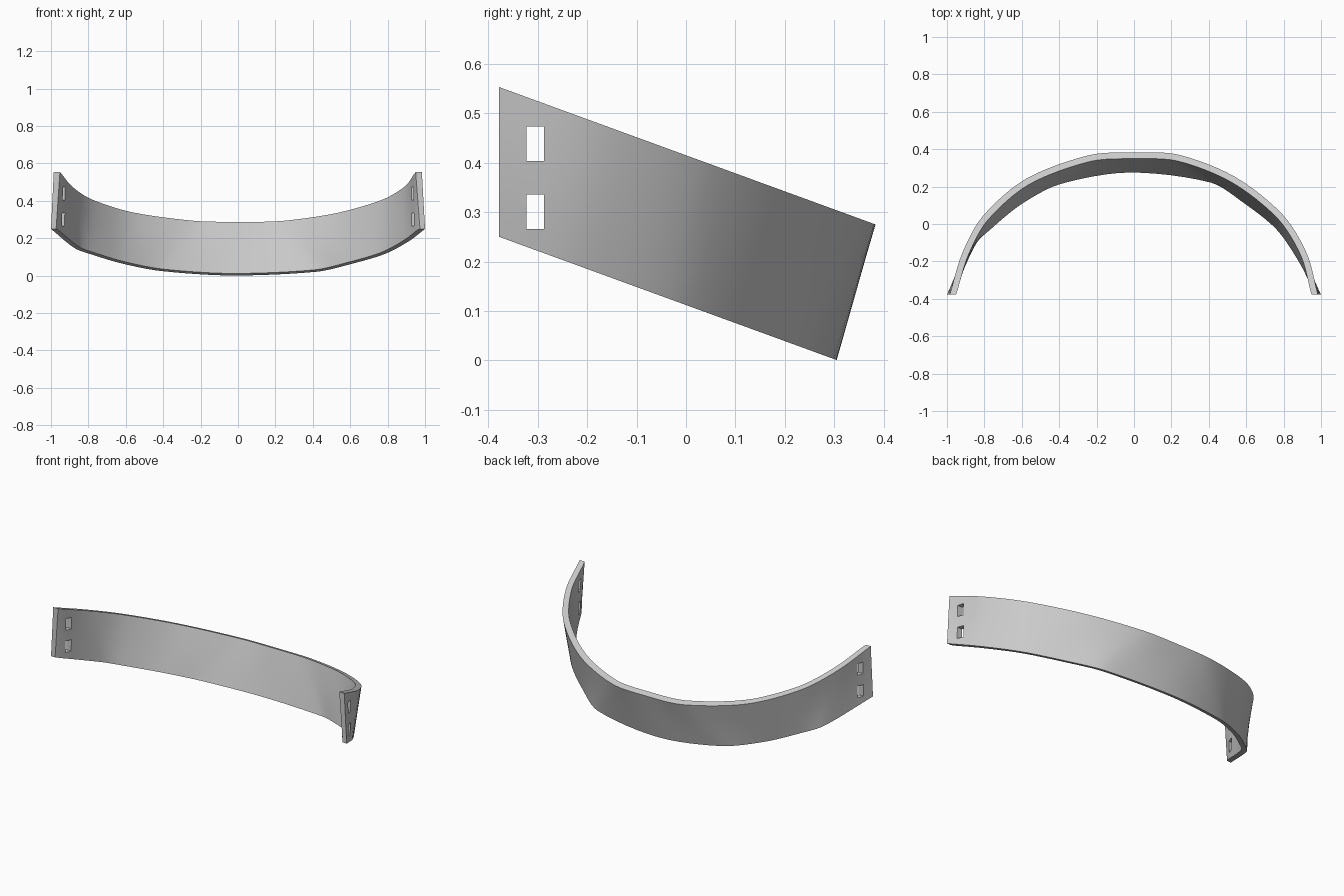
import bpy, bmesh, math
from mathutils import Vector
from mathutils.geometry import interpolate_bezier

cube = bpy.data.objects.get("Cube")
if cube:
    bpy.data.objects.remove(cube, do_unlink=True)

FRONT = -0.378
SLOPE = 0.365
ROWS = 4

# Outer plan outlines of the upper and lower rims, from right end to left end
upper = [(-.985, FRONT), (-.92, -.16), (-.81, .04), (-.58, .24), (-.24, .368),
         (0, .383), (.24, .37), (.54, .252), (.795, .05), (.925, -.16), (.983, FRONT)]
lower = [(-1, FRONT), (-.87, -.09), (-.78, .0), (-.62, .13), (-.41, .24),
         (-.03, .305), (.42, .25), (.6, .14), (.785, -.01), (.915, -.2), (1, FRONT)]


def smooth_path(points, steps=6):
    """Rounded curve through the points."""
    pts = [Vector(p) for p in points]
    tan = [(pts[min(i + 1, len(pts) - 1)] - pts[max(i - 1, 0)]).normalized()
           for i in range(len(pts))]
    path = []
    for i in range(len(pts) - 1):
        reach = (pts[i + 1] - pts[i]).length * 0.3
        path += interpolate_bezier(pts[i], pts[i] + tan[i] * reach,
                                   pts[i + 1] - tan[i + 1] * reach, pts[i + 1], steps + 1)[:-1]
    return path + [pts[-1]]


def inset_path(path, depth):
    """Offset toward the inside, keeping the end faces flat."""
    out = []
    last = len(path) - 1
    for i, p in enumerate(path):
        d = (path[min(i + 1, last)] - path[max(i - 1, 0)]).normalized()
        q = p + Vector((d.y, -d.x)) * depth
        if i in (0, last):
            q.y = FRONT
        out.append(q)
    return out


def on_slope(path, front_height):
    return [Vector((p.x, p.y, front_height - SLOPE * (p.y - FRONT))) for p in path]


# Curved sloping band: a closed cross-section lofted along the rims
top_out, low_out = smooth_path(upper), smooth_path(lower)
top_in, low_in = inset_path(top_out, .034), inset_path(low_out, .03)
to, ti = on_slope(top_out, .553), on_slope(top_in, .553)
lo, li = on_slope(low_out, .25), on_slope(low_in, .25)

bm = bmesh.new()
rings = []
for a, b, c, d in zip(lo, to, ti, li):
    section = [a.lerp(b, r / ROWS) for r in range(ROWS + 1)]
    section += [c.lerp(d, r / ROWS) for r in range(ROWS + 1)]
    rings.append([bm.verts.new(v) for v in section])
n = len(rings[0])
for r0, r1 in zip(rings, rings[1:]):
    for k in range(n):
        bm.faces.new((r0[k], r0[(k + 1) % n], r1[(k + 1) % n], r1[k]))
for ring in (rings[0], rings[-1]):
    for k in range(ROWS):
        bm.faces.new((ring[k], ring[k + 1], ring[n - 2 - k], ring[n - 1 - k]))
bmesh.ops.recalc_face_normals(bm, faces=bm.faces)
mesh = bpy.data.meshes.new("curved_band")
bm.to_mesh(mesh)
bm.free()
band = bpy.data.objects.new("curved_band", mesh)
bpy.context.collection.objects.link(band)

# Grey material
grey = bpy.data.materials.new("light_grey")
grey.use_nodes = True
colour = (.6, .6, .6, 1)
grey.diffuse_color = colour
grey.node_tree.nodes["Principled BSDF"].inputs["Base Color"].default_value = colour
mesh.materials.append(grey)

# Two strap slots through each end
bpy.ops.object.select_all(action='DESELECT')
bpy.context.view_layer.objects.active = band
for z in (.301, .438):
    bpy.ops.mesh.primitive_cube_add(size=1, location=(0, -.305, z))
    cutter = bpy.context.object
    cutter.name = "slot_cutter"
    cutter.scale = (3, .036, .07)
    cutter.hide_render = True
    bpy.context.view_layer.objects.active = band
    cut = band.modifiers.new("slot", 'BOOLEAN')
    cut.operation = 'DIFFERENCE'
    cut.solver = 'EXACT'
    cut.object = cutter
    bpy.ops.object.modifier_apply(modifier=cut.name)
    bpy.data.objects.remove(cutter, do_unlink=True)

band.select_set(True)
bpy.context.view_layer.objects.active = band
bpy.ops.object.shade_smooth_by_angle(angle=math.radians(30))
